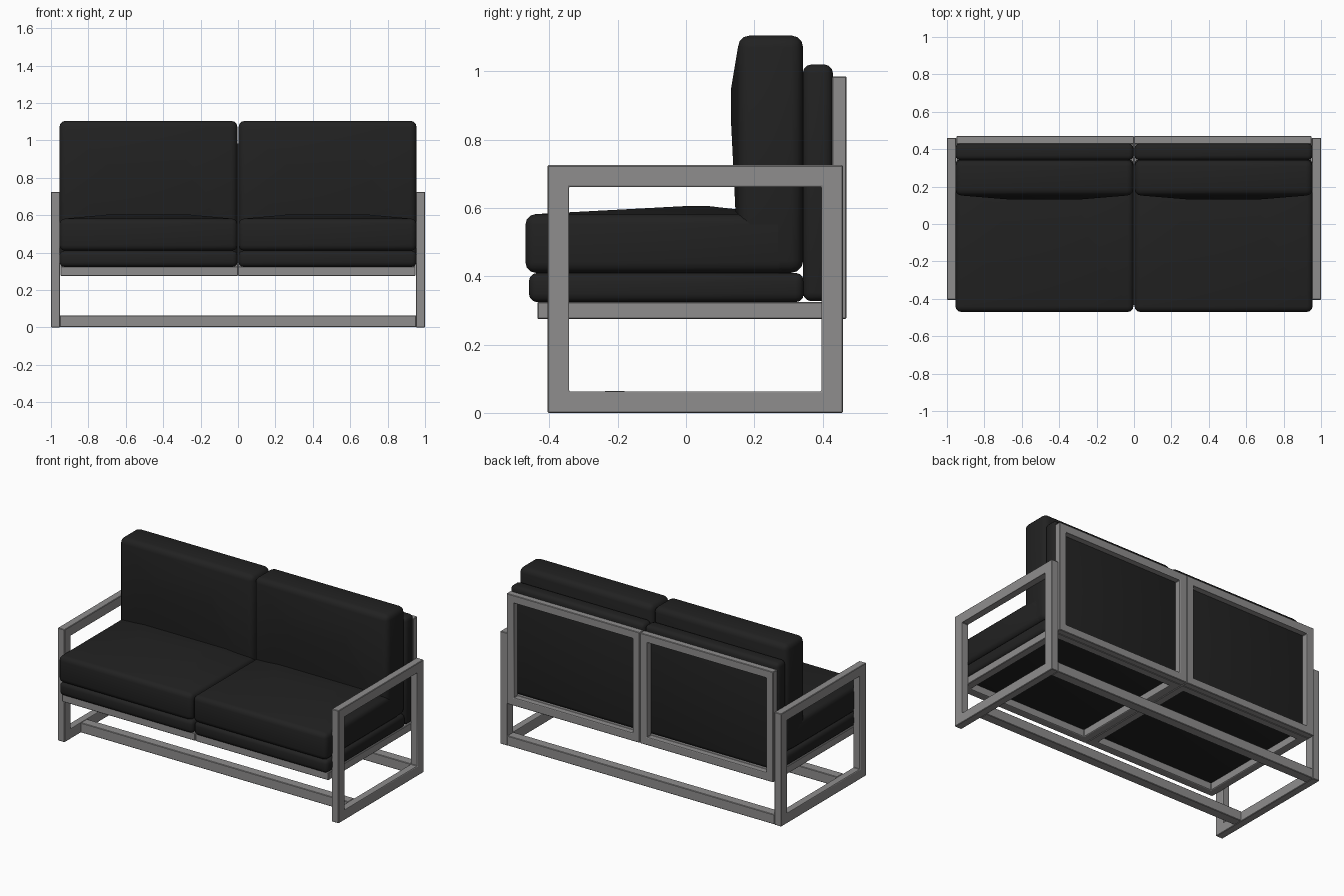
import bpy, bmesh, math
from mathutils import Vector

if "Cube" in bpy.data.objects:
    bpy.data.objects.remove(bpy.data.objects["Cube"])


def material(name, rgb):
    m = bpy.data.materials.new(name)
    m.diffuse_color = (*rgb, 1)
    m.use_nodes = True
    m.node_tree.nodes["Principled BSDF"].inputs["Base Color"].default_value = m.diffuse_color
    return m


BLACK = material("black fabric", (0.0155, 0.0155, 0.0155))
GREY = material("grey metal", (0.275, 0.27, 0.27))


def finish(bm, name, mat, angle=35):
    bmesh.ops.recalc_face_normals(bm, faces=bm.faces)
    me = bpy.data.meshes.new(name)
    bm.to_mesh(me)
    bm.free()
    ob = bpy.data.objects.new(name, me)
    bpy.context.collection.objects.link(ob)
    me.materials.append(mat)
    bpy.ops.object.select_all(action='DESELECT')
    ob.select_set(True)
    bpy.context.view_layer.objects.active = ob
    bpy.ops.object.shade_smooth_by_angle(angle=math.radians(angle))
    return ob


def box_mesh(lo, hi, radius, segments):
    bm = bmesh.new()
    bmesh.ops.create_cube(bm, size=1)
    for v in bm.verts:
        v.co = Vector([(lo[i] + hi[i]) / 2 + v.co[i] * (hi[i] - lo[i]) for i in range(3)])
    bmesh.ops.bevel(bm, geom=bm.edges[:], offset=radius, segments=segments,
                    profile=0.5, affect='EDGES')
    return bm


def bar(name, lo, hi):
    return finish(box_mesh(lo, hi, 0.003, 1), name, GREY)


def ring(name, axis, lo, hi, width):
    """Mitred rectangular frame lying across the given axis."""
    u, v = [i for i in range(3) if i != axis]
    bm = bmesh.new()
    layers = []
    for w in (lo[axis], hi[axis]):
        loops = []
        for inset in (0, width):
            a, b = lo[u] + inset, hi[u] - inset
            c, d = lo[v] + inset, hi[v] - inset
            loop = []
            for p, q in ((a, c), (b, c), (b, d), (a, d)):
                co = [0, 0, 0]
                co[axis], co[u], co[v] = w, p, q
                loop.append(bm.verts.new(co))
            loops.append(loop)
        layers.append(loops)
    (o0, i0), (o1, i1) = layers
    for k in range(4):
        n = (k + 1) % 4
        for a, b in ((o0, i0), (i0, i1), (i1, o1), (o1, o0)):
            bm.faces.new((a[k], a[n], b[n], b[k]))
    bmesh.ops.recalc_face_normals(bm, faces=bm.faces)
    edges = [e for e in bm.edges if e.calc_face_angle(0) > 0.5]
    bmesh.ops.bevel(bm, geom=edges, offset=0.003, segments=1, affect='EDGES')
    return finish(bm, name, GREY)


def cushion(name, lo, hi, radius, crown=None):
    """Soft block; crown = (direction, peak centre) raises a ridge on one face."""
    bm = box_mesh(lo, hi, radius, 3)
    if crown:
        direction, peak = Vector(crown[0]), Vector(crown[1])
        bm.normal_update()
        face = max((f for f in bm.faces if f.normal.dot(direction) > 0.99),
                   key=lambda f: f.calc_area())
        mid = face.calc_center_median()
        bmesh.ops.inset_region(bm, faces=[face], thickness=0.05)
        for v in face.verts:
            off = v.co - mid
            v.co = peak + Vector([math.copysign(s, o) if s else 0 for s, o in
                                  zip((0.2, 0 if direction.y else 0.04,
                                       0 if direction.z else 0.05), off)])
    return finish(bm, name, BLACK, 45)


for s, side in ((-1, "left"), (1, "right")):
    def span(a, b):
        return (a, b) if s > 0 else (-b, -a)

    # arm and leg loop
    x0, x1 = span(0.951, 1.0)
    ring(side + "_arm_frame", 0, (x0, -0.405, 0), (x1, 0.46, 0.725), 0.063)

    # seat and back support frames
    x0, x1 = span(0.001, 0.949)
    ring(side + "_seat_frame", 2, (x0, -0.435, 0.275), (x1, 0.428, 0.325), 0.05)
    ring(side + "_back_frame", 1, (x0, 0.428, 0.275), (x1, 0.47, 0.985), 0.05)

    # cushions
    x0, x1 = span(0.003, 0.955)
    cx = (x0 + x1) / 2
    cushion(side + "_seat_pad", (x0, -0.46, 0.324), (x1, 0.345, 0.41), 0.025)
    cushion(side + "_seat_cushion", (x0, -0.47, 0.41), (x1, 0.30, 0.582), 0.03,
            ((0, 0, 1), (cx, 0.03, 0.605)))
    cushion(side + "_back_pad", (x0, 0.342, 0.327), (x1, 0.43, 1.02), 0.025)
    cushion(side + "_back_cushion", (x0, 0.152, 0.41), (x1, 0.343, 1.105), 0.035,
            ((0, -1, 0), (cx, 0.132, 0.9)))

# floor rails
bar("back_floor_rail", (-0.952, 0.397, 0.001), (0.952, 0.459, 0.064))
bar("front_floor_rail", (-0.952, -0.24, 0.001), (0.952, -0.178, 0.064))
